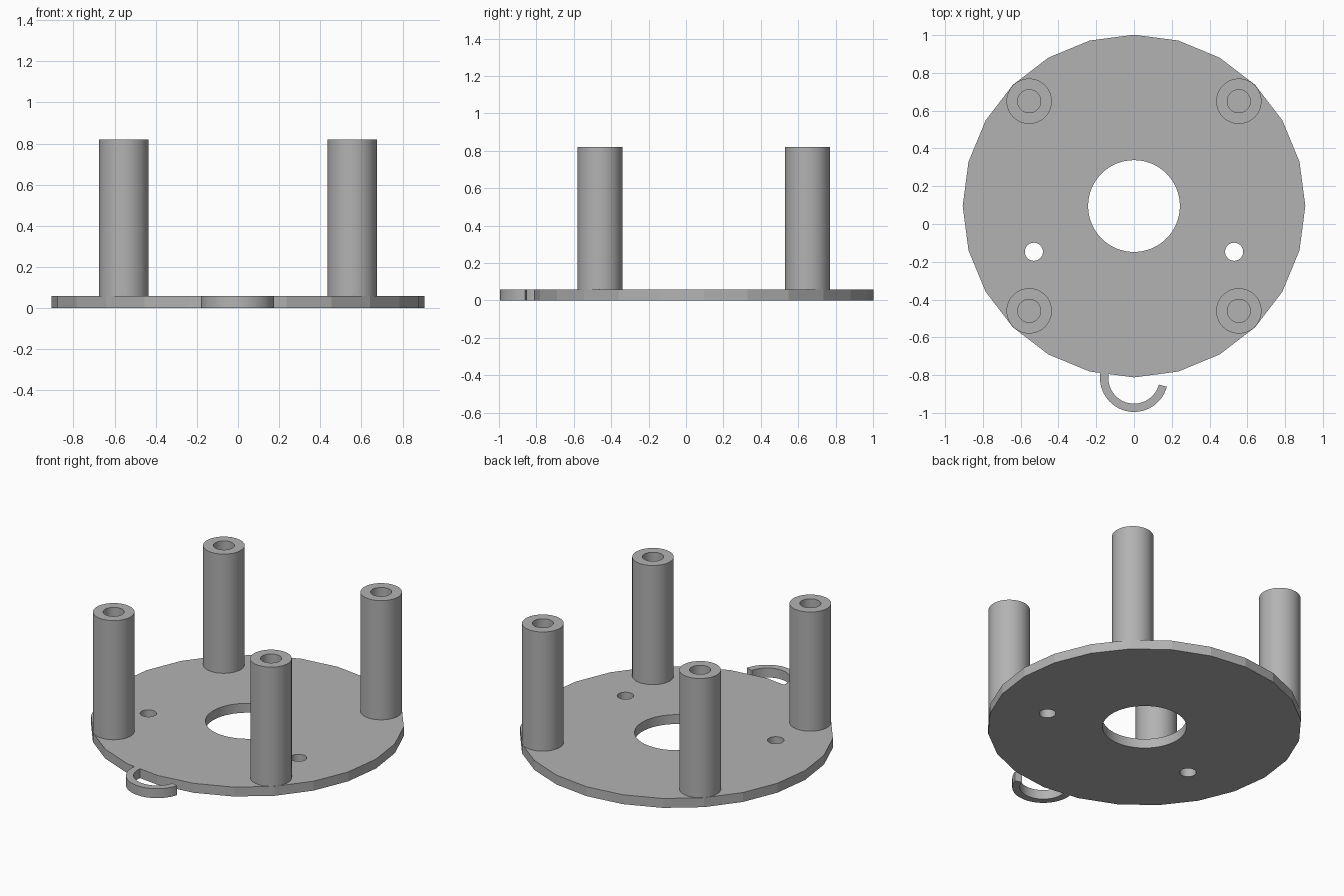
import bpy, bmesh, math
from math import sin, cos, radians

if "Cube" in bpy.data.objects:
    bpy.data.objects.remove(bpy.data.objects["Cube"], do_unlink=True)

PLATE_Y, PLATE_R, PLATE_T = 0.095, 0.907, 0.06
POST_OFFSET, POST_R, BORE_R, POST_TOP = 0.555, 0.12, 0.061, 0.82

grey = bpy.data.materials.new("plain grey")
grey.use_nodes = True
colour = (0.45, 0.45, 0.45, 1)
grey.diffuse_color = colour
grey.node_tree.nodes["Principled BSDF"].inputs["Base Color"].default_value = colour


def add_object(name, bm):
    bmesh.ops.recalc_face_normals(bm, faces=bm.faces)
    mesh = bpy.data.meshes.new(name)
    bm.to_mesh(mesh)
    bm.free()
    mesh.materials.append(grey)
    obj = bpy.data.objects.new(name, mesh)
    bpy.context.collection.objects.link(obj)
    return obj


def activate(obj):
    bpy.ops.object.select_all(action="DESELECT")
    obj.select_set(True)
    bpy.context.view_layer.objects.active = obj


def smooth(obj):
    activate(obj)
    bpy.ops.object.shade_smooth_by_angle(angle=radians(13))


def prism(name, outline, z0, z1):
    """Extrude a flat outline between two heights."""
    bm = bmesh.new()
    face = bm.faces.new([bm.verts.new((x, y, z0)) for x, y in outline])
    side = bmesh.ops.extrude_face_region(bm, geom=[face], use_keep_orig=True)
    top = [v for v in side["geom"] if isinstance(v, bmesh.types.BMVert)]
    bmesh.ops.translate(bm, verts=top, vec=(0, 0, z1 - z0))
    return add_object(name, bm)


def arc(x, y, r, start, end, n):
    steps = [radians(start + (end - start) * i / n) for i in range(n + 1)]
    return [(x + r * cos(a), y + r * sin(a)) for a in steps]


def circle(x, y, r, n):
    return arc(x, y, r, 0, 360, n)[:-1]


# Faceted base plate with a centre opening and two screw holes
plate = prism("base_plate", circle(0, PLATE_Y, PLATE_R, 24), 0, PLATE_T)
holes = [(0, PLATE_Y, 0.243, 64), (-0.53, -0.147, 0.048, 32), (0.53, -0.147, 0.048, 32)]
for hole in holes:
    cutter = prism("hole_cutter", circle(*hole), -0.1, 0.2)
    cutter.hide_render = True
    cut = plate.modifiers.new("hole", "BOOLEAN")
    cut.operation, cut.solver, cut.object = "DIFFERENCE", "EXACT", cutter
    activate(plate)
    bpy.ops.object.modifier_apply(modifier=cut.name)
    bpy.data.objects.remove(cutter, do_unlink=True)
smooth(plate)


# Tubular posts, bored down to the plate
def post(name, x, y):
    bottom, floor = 0.001, PLATE_T + 0.002
    profile = [(0, bottom), (POST_R, bottom), (POST_R, POST_TOP),
               (BORE_R, POST_TOP), (BORE_R, floor), (0, floor)]
    bm = bmesh.new()
    verts = [bm.verts.new((r, 0, z)) for r, z in profile]
    edges = [bm.edges.new(pair) for pair in zip(verts, verts[1:])]
    bmesh.ops.spin(bm, geom=verts + edges, cent=(0, 0, 0), axis=(0, 0, 1),
                   angle=math.tau, steps=48)
    bmesh.ops.remove_doubles(bm, verts=bm.verts, dist=0.0001)
    obj = add_object(name, bm)
    obj.location = (x, y, 0)
    smooth(obj)


for x_name, sx in (("left", 1), ("right", -1)):
    for y_name, sy in (("front", -1), ("back", 1)):
        post(f"{y_name}_{x_name}_post", sx * POST_OFFSET, PLATE_Y + sy * POST_OFFSET)

# Open hook on the front edge
outer = arc(0, -0.815, 0.18, 170, 345, 32)
inner = arc(0, -0.815, 0.136, 345, 170, 32)
smooth(prism("front_hook", outer + inner, 0, PLATE_T))
